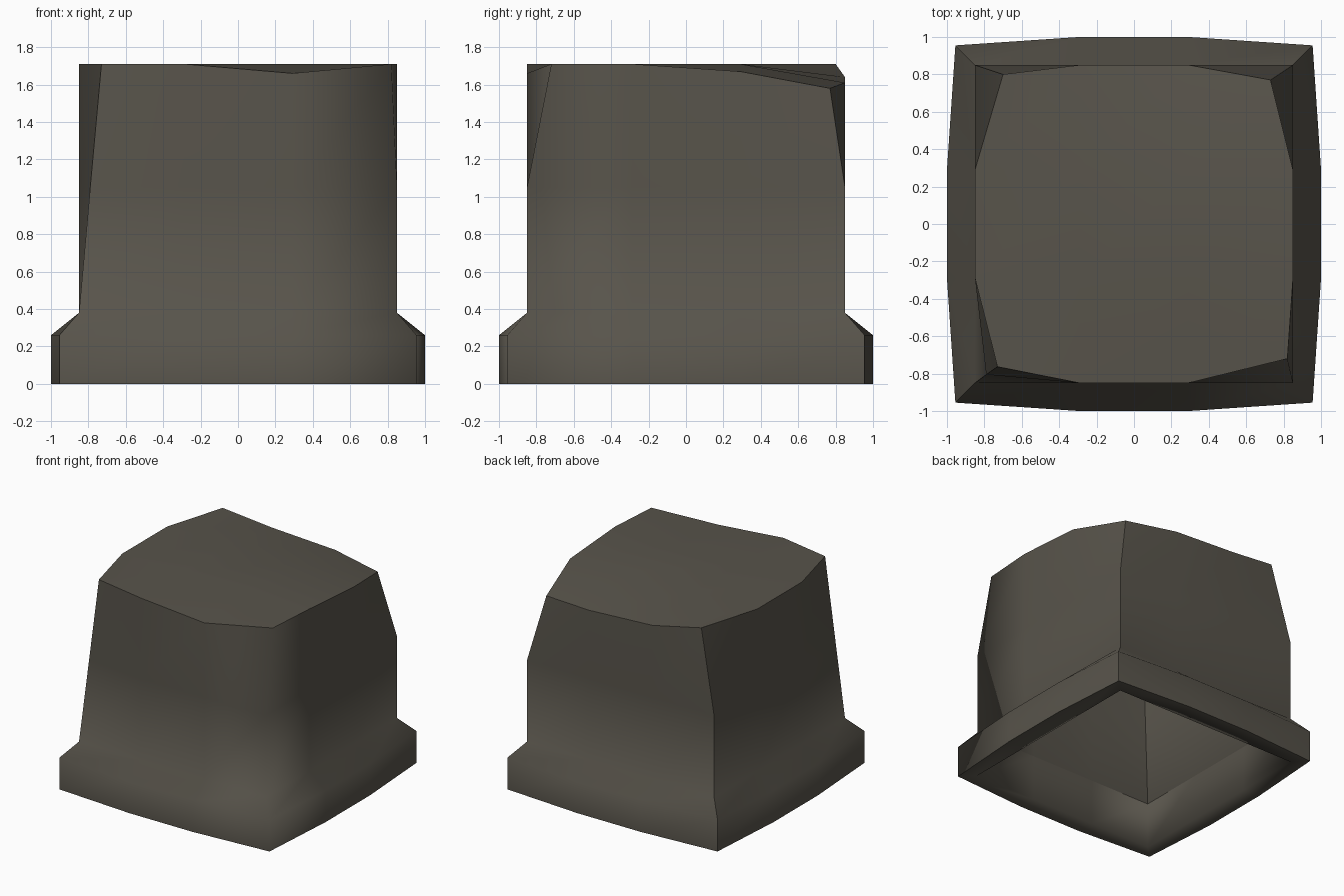
import bpy
import bmesh

cube = bpy.data.objects.get("Cube")
if cube:
    bpy.data.objects.remove(cube, do_unlink=True)

# Single weathered stone colour
stone = bpy.data.materials.new("grey_brown_stone")
stone.use_nodes = True
stone.diffuse_color = (0.097, 0.088, 0.070, 1)
bsdf = stone.node_tree.nodes["Principled BSDF"]
bsdf.inputs["Base Color"].default_value = stone.diffuse_color
bsdf.inputs["Roughness"].default_value = 0.9

T = 0.29          # where each side is split into thirds
TOP = 1.71


def ring(corner, side, z):
    """Twelve points round a bulging square, anticlockwise from front left in plan."""
    points = []
    quarter = [(-corner, -corner), (-T, -side), (T, -side)]
    for _ in range(4):
        points += [(x, y, z) for x, y in quarter]
        quarter = [(-y, x) for x, y in quarter]
    return points


def finish(bm, name, sharp_rule):
    mesh = bpy.data.meshes.new(name)
    for face in bm.faces:
        face.smooth = True
    for edge in bm.edges:
        edge.smooth = not sharp_rule(edge)
    bm.to_mesh(mesh)
    bm.free()
    obj = bpy.data.objects.new(name, mesh)
    bpy.context.collection.objects.link(obj)
    mesh.materials.append(stone)


def loft(bm, rings):
    loops = [[bm.verts.new(p) for p in r] for r in rings]
    for low, high in zip(loops, loops[1:]):
        for i in range(12):
            j = (i + 1) % 12
            bm.faces.new((low[i], low[j], high[j], high[i]))
    return loops


# Outer block: plinth, sloped ledge, walls with chipped corners
middle = ring(0.85, 0.85, 1.05)
middle[0] = (-0.79, -0.805, 1.05)
upper = ring(0.85, 0.85, TOP)
chips = {0: (-0.73, -0.763, TOP), 2: (T, -0.85, 1.66), 3: (0.82, -0.72, TOP),
         5: (0.85, T, 1.67), 6: (0.73, 0.77, 1.58), 7: (T, 0.85, 1.61),
         8: (-T, 0.85, 1.64), 9: (-0.70, 0.80, TOP)}
for index, point in chips.items():
    upper[index] = point

bm = bmesh.new()
loops = loft(bm, [ring(0.955, 1.0, 0), ring(0.955, 1.0, 0.26),
                  ring(0.85, 0.85, 0.38), middle, upper])

# Uneven top, filled as a three by three grid
rim = loops[-1]
a, b, c, d = [bm.verts.new((x * T, y * T, TOP))
              for x, y in ((-1, -1), (1, -1), (1, 1), (-1, 1))]
grid = [[rim[0], rim[1], rim[2], rim[3]],
        [rim[11], a, b, rim[4]],
        [rim[10], d, c, rim[5]],
        [rim[9], rim[8], rim[7], rim[6]]]
for r in range(3):
    for k in range(3):
        bm.faces.new((grid[r][k], grid[r][k + 1], grid[r + 1][k + 1], grid[r + 1][k]))

# Crisp top rim and three crisp upright corners; the fourth is worn smooth
rim_set = set(rim)
corners = {loop[i] for loop in loops for i in (0, 6, 9)}


def block_sharp(edge):
    on_rim = all(v in rim_set for v in edge.verts)
    on_corner = all(v in corners for v in edge.verts)
    return on_rim or on_corner


finish(bm, "stone_block", block_sharp)

# Underside rim and the inner wall of the hollow plinth
bm = bmesh.new()
loft(bm, [ring(0.85, 0.85, 0.38), ring(0.85, 0.85, 0), ring(0.955, 1.0, 0)])
finish(bm, "underside_lip", lambda edge: False)
